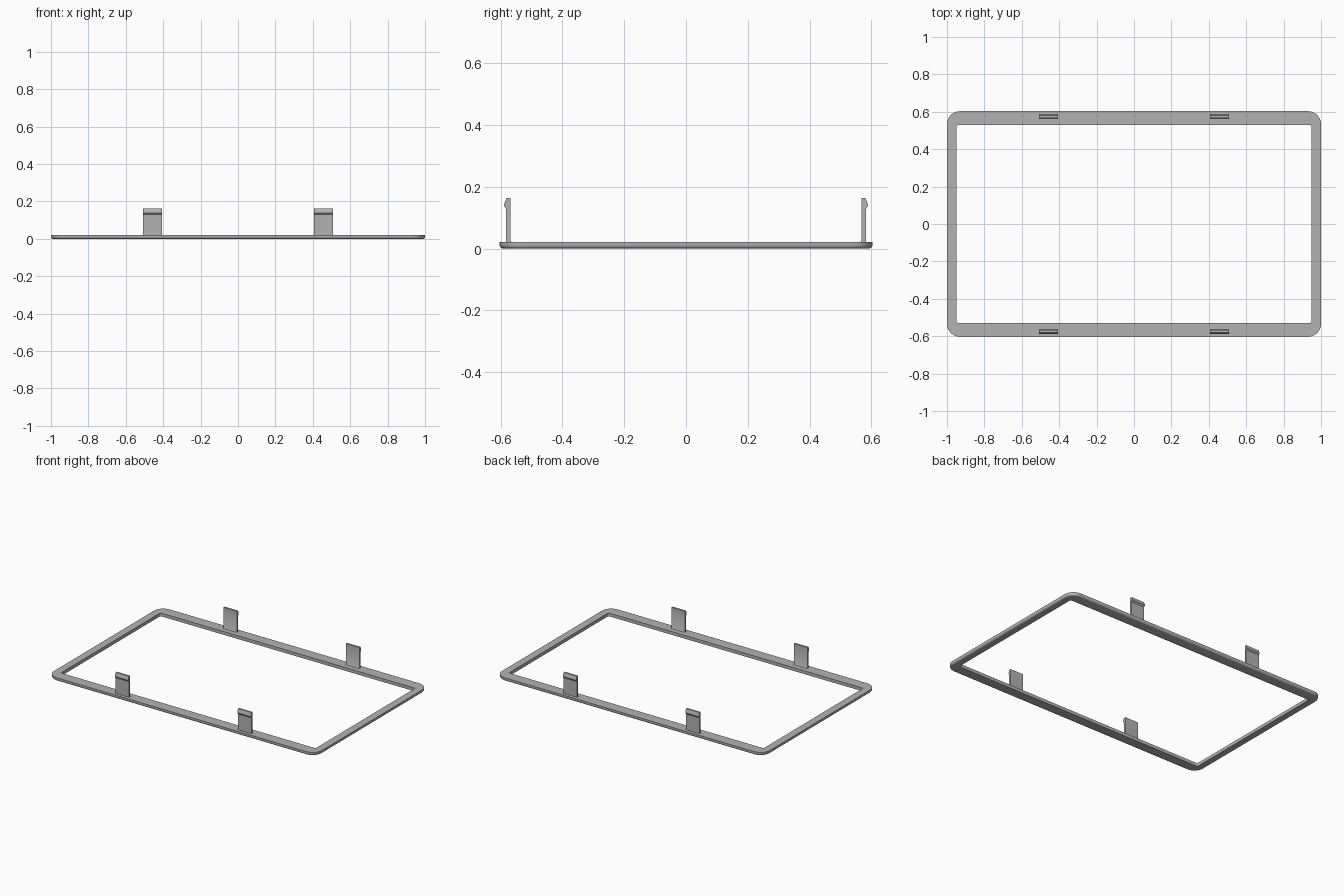
import bpy
import bmesh
from math import sin, cos, pi, radians

cube = bpy.data.objects.get("Cube")
if cube:
    bpy.data.objects.remove(cube, do_unlink=True)

HALF_X, HALF_Y, THICK = 1.0, 0.603, 0.022

grey = bpy.data.materials.new("plain grey")
grey.use_nodes = True
colour = (0.45, 0.45, 0.45, 1)
grey.diffuse_color = colour
grey.node_tree.nodes["Principled BSDF"].inputs["Base Color"].default_value = colour


def finish(bm, name):
    bmesh.ops.recalc_face_normals(bm, faces=bm.faces)
    mesh = bpy.data.meshes.new(name)
    bm.to_mesh(mesh)
    bm.free()
    mesh.materials.append(grey)
    obj = bpy.data.objects.new(name, mesh)
    bpy.context.collection.objects.link(obj)
    bpy.ops.object.select_all(action="DESELECT")
    obj.select_set(True)
    bpy.context.view_layer.objects.active = obj
    bpy.ops.object.shade_smooth_by_angle(angle=radians(35))
    return obj


def rounded_ring(bm, hx, hy, radius, z, steps=10):
    """Loop of vertices round a rectangle with rounded corners."""
    ring = []
    for corner, (sx, sy) in enumerate([(1, 1), (-1, 1), (-1, -1), (1, -1)]):
        for i in range(steps + 1):
            a = (corner + i / steps) * pi / 2
            ring.append(bm.verts.new((sx * (hx - radius) + radius * cos(a),
                                      sy * (hy - radius) + radius * sin(a), z)))
    return ring


# Flat frame with a rounded lower outer edge
bm = bmesh.new()
corner, fillet = 0.07, 0.012
rings = [rounded_ring(bm, HALF_X, HALF_Y, corner, THICK)]
for i in range(6):
    a = i / 5 * pi / 2
    inset = fillet * (1 - cos(a))
    rings.append(rounded_ring(bm, HALF_X - inset, HALF_Y - inset,
                              corner - inset, fillet * (1 - sin(a))))
for z in (0, THICK):
    rings.append(rounded_ring(bm, 0.95, 0.53, 0.012, z))
for a, b in zip(rings, rings[1:] + rings[:1]):
    for i in range(len(a)):
        j = (i + 1) % len(a)
        bm.faces.new((a[i], a[j], b[j], b[i]))
finish(bm, "frame")

# Snap clip side outline (y, z): flared foot, thin stem, outward hook
outline = [(0.564, 0.021), (0.568, 0.027), (0.568, 0.163), (0.581, 0.163),
           (0.589, 0.142), (0.589, 0.138), (0.582, 0.129), (0.582, 0.021)]


def clip(name, x, side):
    bm = bmesh.new()
    face = bm.faces.new([bm.verts.new((x - 0.05, side * y, z)) for y, z in outline])
    grown = bmesh.ops.extrude_face_region(bm, geom=[face])["geom"]
    bmesh.ops.translate(bm, vec=(0.1, 0, 0),
                        verts=[v for v in grown if isinstance(v, bmesh.types.BMVert)])
    finish(bm, name)


for depth, side in (("front", -1), ("back", 1)):
    for hand, x in (("right", -0.457), ("left", 0.457)):
        clip(f"{depth}_{hand}_clip", x, side)
